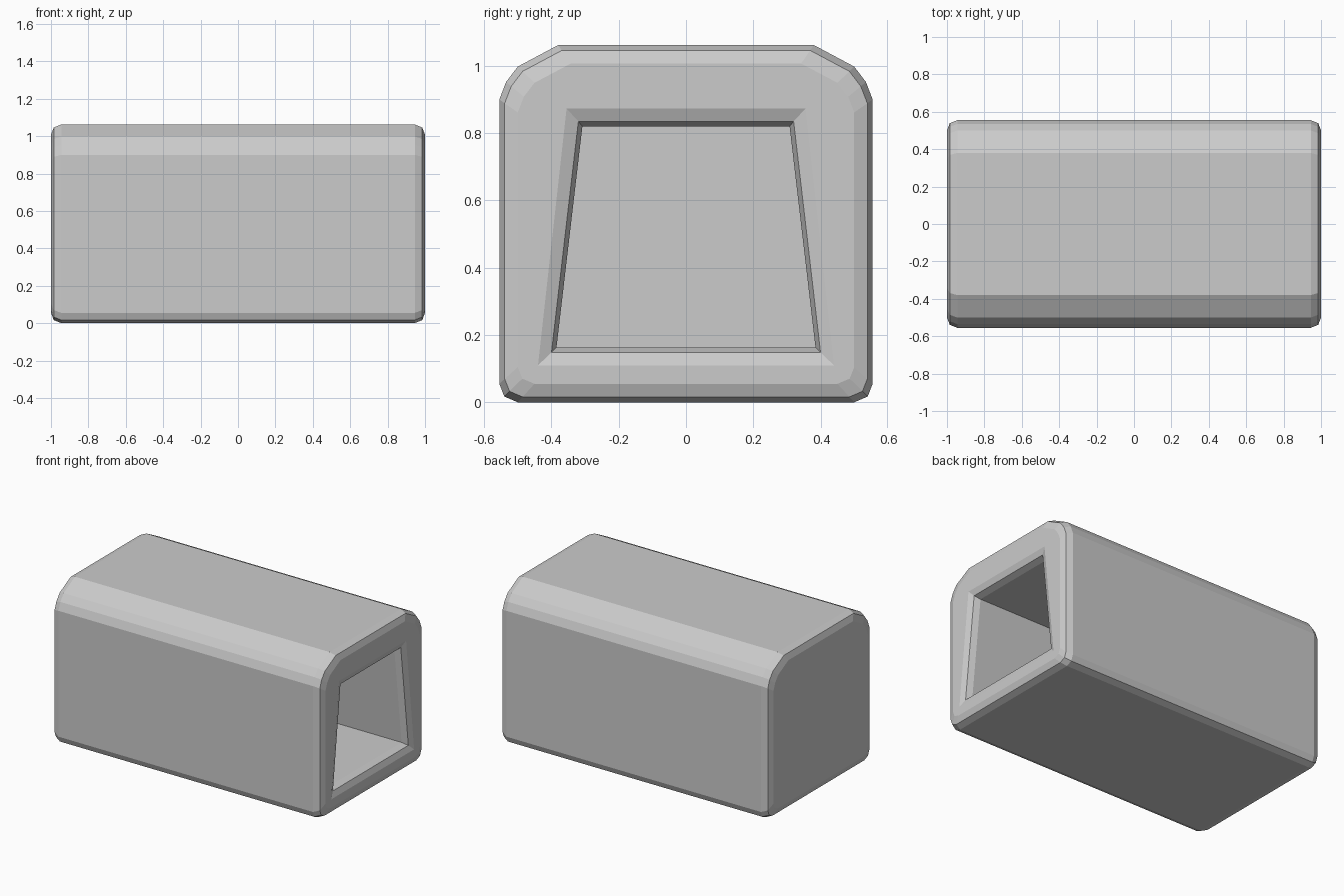
import bpy
import bmesh

if "Cube" in bpy.data.objects:
    bpy.data.objects.remove(bpy.data.objects["Cube"])


def loft(name, rings):
    """Closed solid through a list of equal-length rings."""
    bm = bmesh.new()
    loops = [[bm.verts.new(p) for p in ring] for ring in rings]
    n = len(loops[0])
    for a, b in zip(loops, loops[1:]):
        for i in range(n):
            j = (i + 1) % n
            bm.faces.new((a[i], a[j], b[j], b[i]))
    bm.faces.new(loops[0])
    bm.faces.new(loops[-1])
    bmesh.ops.recalc_face_normals(bm, faces=bm.faces)
    mesh = bpy.data.meshes.new(name)
    bm.to_mesh(mesh)
    bm.free()
    obj = bpy.data.objects.new(name, mesh)
    bpy.context.collection.objects.link(obj)
    return obj


W, H = 0.555, 1.062
half = [(0.5, 0), (0.54, 0.017), (W, 0.055), (W, 0.9),
        (0.535, 0.952), (0.5, 0.998), (0.38, H)]
profile = half + [(-y, z) for y, z in reversed(half)]


def body_ring(x, inset):
    sy, sz = 1 - inset / W, 1 - 2 * inset / H
    return [(x, y * sy, H / 2 + (z - H / 2) * sz) for y, z in profile]


def opening_ring(x, low_y, low_z, top_y, top_z):
    return [(x, -low_y, low_z), (x, low_y, low_z),
            (x, top_y, top_z), (x, -top_y, top_z)]


# Long body with rounded edges at both ends
ends = [(1.0, 0.055), (0.985, 0.016), (0.945, 0.0)]
body = loft("body", [body_ring(-x, d) for x, d in ends]
            + [body_ring(x, d) for x, d in reversed(ends)])

# Tapered opening with a bevelled rim, closed at the far end
cutter = loft("opening_cutter", [
    opening_ring(1.015, 0.48, 0.072, 0.39, 0.911),
    opening_ring(0.985, 0.40, 0.148, 0.32, 0.835),
    opening_ring(0.945, 0.385, 0.163, 0.308, 0.82),
    opening_ring(-0.85, 0.385, 0.163, 0.308, 0.82)])
cutter.hide_render = True
cutter.display_type = 'WIRE'

cut = body.modifiers.new("opening", 'BOOLEAN')
cut.operation = 'DIFFERENCE'
cut.solver = 'EXACT'
cut.object = cutter
